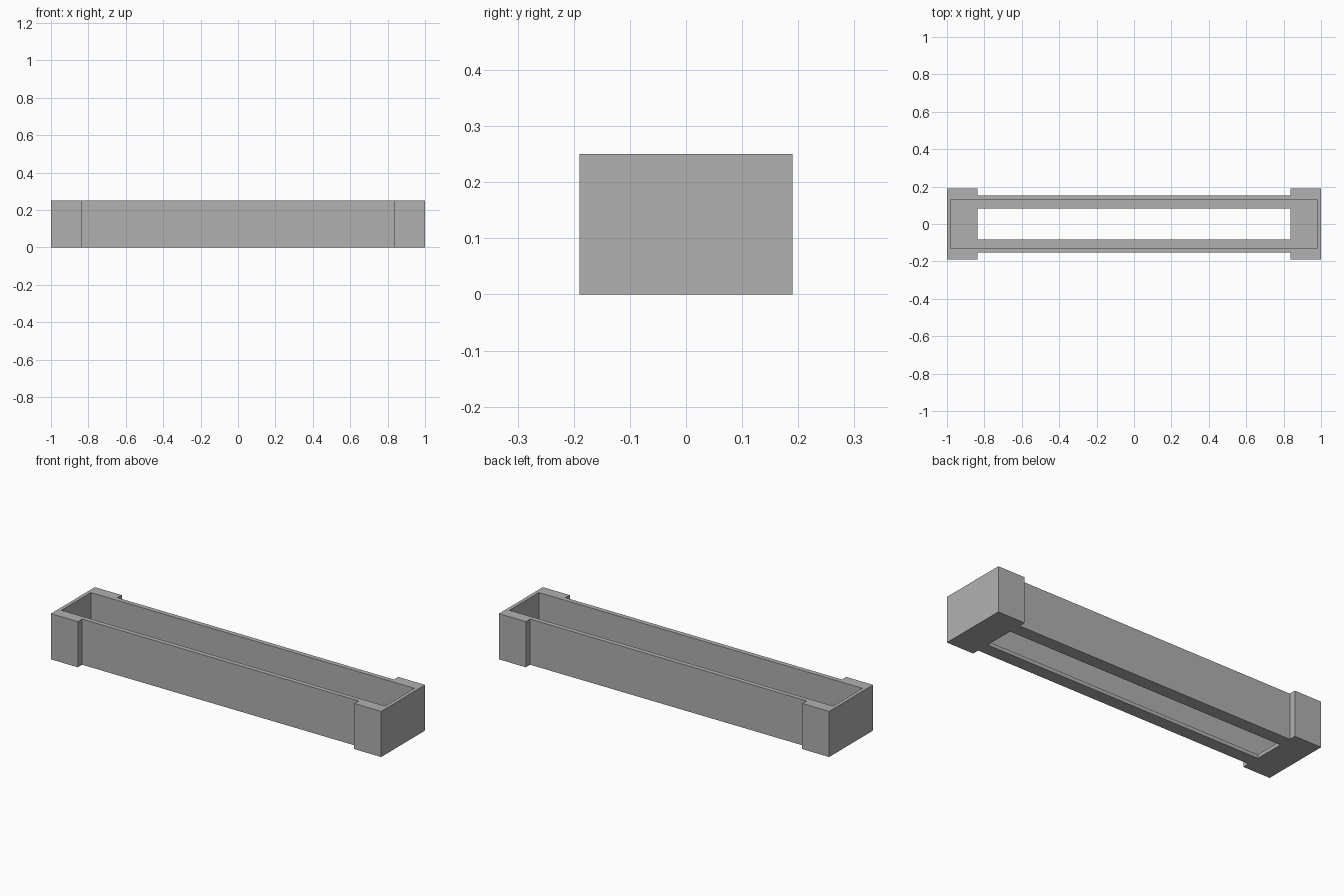
import bpy
import bmesh

cube = bpy.data.objects.get("Cube")
if cube:
    bpy.data.objects.remove(cube, do_unlink=True)

HEIGHT = 0.25
FLOOR = 0.02            # thickness of the bottom ledge
LENGTH, DEPTH = 1.0, 0.19   # half sizes over the end blocks
WAIST_X, WAIST_Y = 0.837, 0.153   # half sizes of the narrower middle

grey = bpy.data.materials.new("plain_grey")
grey.use_nodes = True
colour = (0.44, 0.44, 0.44, 1)
grey.diffuse_color = colour
grey.node_tree.nodes["Principled BSDF"].inputs["Base Color"].default_value = colour


def prism(name, outline, bottom, top):
    """Extrude a flat outline from bottom to top."""
    bm = bmesh.new()
    face = bm.faces.new([bm.verts.new((x, y, bottom)) for x, y in outline])
    made = bmesh.ops.extrude_face_region(bm, geom=[face])["geom"]
    moved = [v for v in made if isinstance(v, bmesh.types.BMVert)]
    bmesh.ops.translate(bm, verts=moved, vec=(0, 0, top - bottom))
    bmesh.ops.recalc_face_normals(bm, faces=bm.faces)
    mesh = bpy.data.meshes.new(name)
    bm.to_mesh(mesh)
    bm.free()
    mesh.materials.append(grey)
    obj = bpy.data.objects.new(name, mesh)
    bpy.context.collection.objects.link(obj)
    return obj


def rectangle(x, y):
    return [(-x, -y), (x, -y), (x, y), (-x, y)]


def cut(target, cutter):
    """Subtract the cutter, apply the result and remove the cutter."""
    cutter.hide_render = True
    mod = target.modifiers.new("cut", 'BOOLEAN')
    mod.operation = 'DIFFERENCE'
    mod.solver = 'EXACT'
    mod.object = cutter
    bpy.context.view_layer.objects.active = target
    bpy.ops.object.modifier_apply(modifier=mod.name)
    bpy.data.objects.remove(cutter, do_unlink=True)


# Body: one outline with wider blocks at both ends
front = [(-LENGTH, -DEPTH), (-WAIST_X, -DEPTH), (-WAIST_X, -WAIST_Y),
         (WAIST_X, -WAIST_Y), (WAIST_X, -DEPTH), (LENGTH, -DEPTH)]
back = [(-x, -y) for x, y in front]
tray = prism("open_tray_body", front + back, 0, HEIGHT)

# Deep cavity, leaving thin walls and a floor
cut(tray, prism("cavity_cutter", rectangle(0.98, 0.127), FLOOR, HEIGHT + 0.1))

# Long slot through the floor, leaving a ledge all round
cut(tray, prism("slot_cutter", rectangle(WAIST_X, 0.083), -0.1, HEIGHT / 2))
